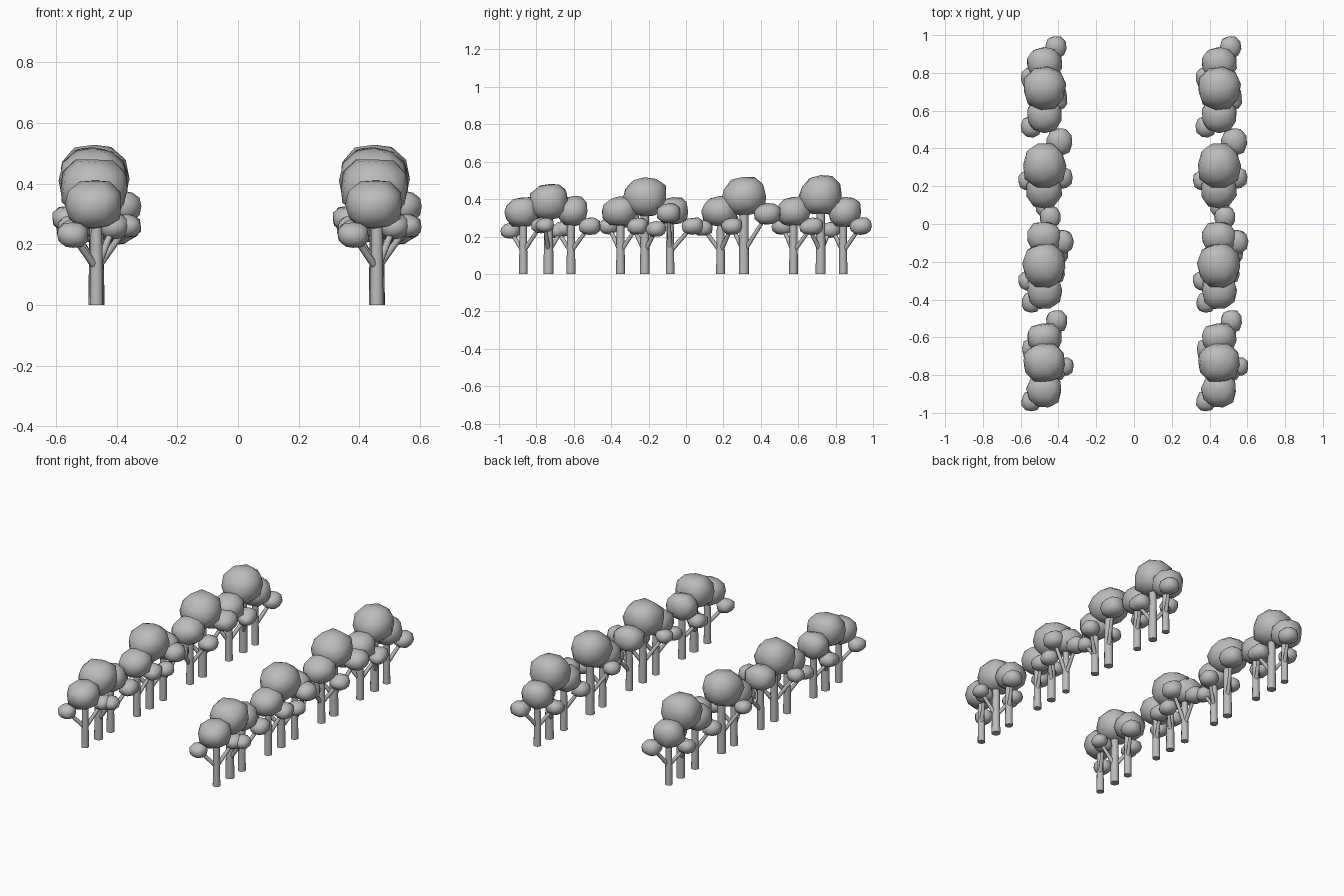
import bpy, math, random
from mathutils import Vector

random.seed(4)
if "Cube" in bpy.data.objects:
    bpy.data.objects.remove(bpy.data.objects["Cube"], do_unlink=True)

grey = bpy.data.materials.new("plain grey")
grey.use_nodes = True
grey.diffuse_color = (0.5, 0.5, 0.5, 1)
grey.node_tree.nodes["Principled BSDF"].inputs["Base Color"].default_value = (0.5, 0.5, 0.5, 1)

ROW_X = -0.467
ROW_STEP = 0.925


def finish(obj, name, angle):
    """Name, colour and shade a part, then repeat it in the second row."""
    obj.name = name
    obj.data.materials.append(grey)
    bpy.ops.object.shade_smooth_by_angle(angle=math.radians(angle))
    twin = obj.copy()
    twin.name = name + "_left_row"
    twin.location.x += ROW_STEP
    bpy.context.collection.objects.link(twin)


def limb(name, start, end, r1, r2, sides):
    """Tapered round limb between two points."""
    start, end = Vector(start), Vector(end)
    axis = end - start
    bpy.ops.mesh.primitive_cone_add(vertices=sides, radius1=r1, radius2=r2,
                                    depth=axis.length, location=(start + end) / 2)
    obj = bpy.context.object
    obj.rotation_mode = 'QUATERNION'
    obj.rotation_quaternion = axis.to_track_quat('Z', 'Y')
    finish(obj, name, 50)


def blob(name, x, y, z, rx, ry, rz):
    """Chunky leaf cluster: boxy ellipsoid with a slanted top."""
    bpy.ops.mesh.primitive_ico_sphere_add(subdivisions=2, radius=1, location=(x, y, z))
    obj = bpy.context.object
    spin = random.uniform(0, math.tau)
    for v in obj.data.vertices:
        p = v.co.copy()
        a = math.atan2(p.y, p.x) + spin
        r = math.hypot(p.x, p.y)
        p = Vector((r * math.cos(a), r * math.sin(a), p.z))
        p /= sum(abs(c) ** 2.5 for c in p) ** 0.4
        p *= random.uniform(0.93, 1.02)
        slant = 0.12 * p.y if p.z > 0 else 0
        v.co = (p.x * rx, p.y * ry, (p.z + slant) * rz)
    finish(obj, name, 50)


# Trees: y, trunk radius, crown y, crown radii and height
TREES = [
    (-0.87, 0.023, -0.88, 0.093, 0.083, 0.33),
    (-0.735, 0.027, -0.735, 0.107, 0.1, 0.385),
    (-0.615, 0.024, -0.605, 0.083, 0.082, 0.335),
    (-0.35, 0.024, -0.355, 0.095, 0.081, 0.335),
    (-0.22, 0.026, -0.22, 0.12, 0.106, 0.41),
    (-0.085, 0.023, -0.07, 0.085, 0.075, 0.335),
    (0.185, 0.024, 0.18, 0.098, 0.082, 0.335),
    (0.31, 0.028, 0.31, 0.12, 0.106, 0.415),
    (0.575, 0.024, 0.575, 0.094, 0.081, 0.335),
    (0.72, 0.027, 0.72, 0.115, 0.108, 0.42),
    (0.84, 0.023, 0.85, 0.09, 0.082, 0.33),
]
for y, radius, crown_y, ry, rz, z in TREES:
    limb("trunk", (ROW_X, y, 0), (ROW_X, y, z), radius, radius * 0.8, 10)
    blob("crown", ROW_X - 0.008, crown_y, z, 0.095 if ry < 0.1 else 0.116, ry, rz)

# Side clusters, each on a branch: x, y, z, radius, owning tree
CLUSTERS = [
    (-0.545, -0.94, 0.23, 0.055, 0), (-0.41, -0.775, 0.26, 0.055, 0),
    (-0.365, -0.755, 0.26, 0.05, 1), (-0.54, -0.66, 0.24, 0.055, 1),
    (-0.54, -0.69, 0.23, 0.05, 2), (-0.41, -0.515, 0.255, 0.061, 2),
    (-0.545, -0.415, 0.255, 0.055, 3), (-0.42, -0.26, 0.255, 0.058, 3),
    (-0.565, -0.3, 0.285, 0.052, 4), (-0.4, -0.16, 0.24, 0.055, 4),
    (-0.38, -0.095, 0.325, 0.066, 5), (-0.445, 0.035, 0.255, 0.06, 5),
    (-0.47, 0.09, 0.245, 0.055, 6), (-0.38, 0.245, 0.255, 0.058, 6),
    (-0.565, 0.23, 0.285, 0.052, 7), (-0.395, 0.435, 0.32, 0.075, 7),
    (-0.545, 0.515, 0.255, 0.058, 8), (-0.41, 0.675, 0.255, 0.06, 8),
    (-0.545, 0.77, 0.235, 0.055, 9), (-0.4, 0.655, 0.25, 0.05, 9),
    (-0.55, 0.78, 0.24, 0.05, 10), (-0.415, 0.935, 0.255, 0.061, 10),
]
for x, y, z, r, owner in CLUSTERS:
    base = (ROW_X, TREES[owner][0], 0.12)
    limb("branch", base, (x, y, z), 0.013, 0.01, 8)
    blob("side_cluster", x, y, z, r * 0.95, r, r * 0.78)
